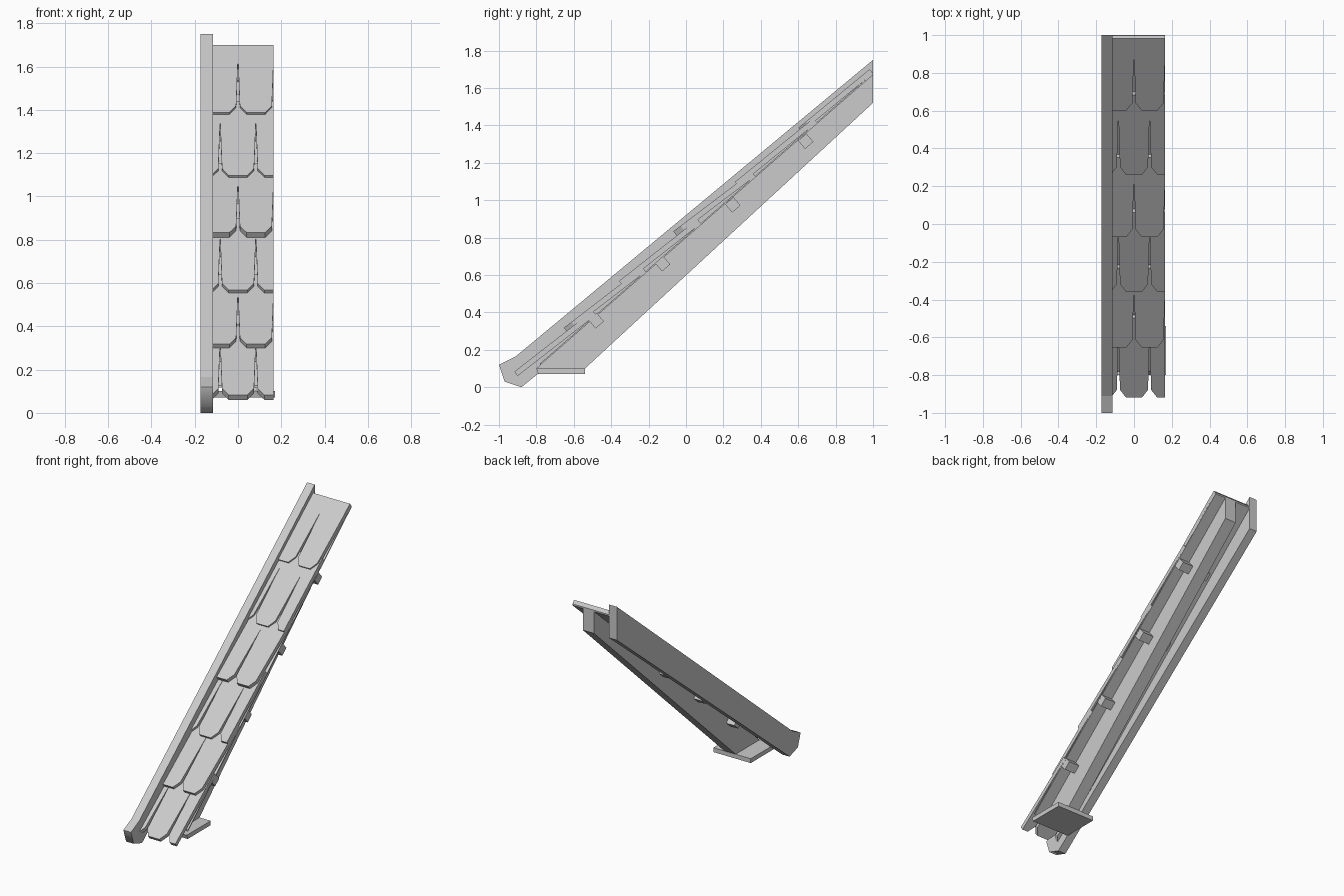
import bpy, bmesh
from math import atan
from mathutils import Vector, Matrix

cube = bpy.data.objects.get("Cube")
if cube:
    bpy.data.objects.remove(cube, do_unlink=True)

grey = bpy.data.materials.new("plain_grey")
grey.use_nodes = True
grey.diffuse_color = (0.6, 0.6, 0.6, 1)
grey.node_tree.nodes["Principled BSDF"].inputs["Base Color"].default_value = (0.6, 0.6, 0.6, 1)


def finish(name, bm):
    bmesh.ops.recalc_face_normals(bm, faces=bm.faces)
    mesh = bpy.data.meshes.new(name)
    bm.to_mesh(mesh)
    bm.free()
    mesh.materials.append(grey)
    obj = bpy.data.objects.new(name, mesh)
    bpy.context.scene.collection.objects.link(obj)
    return obj


def extrude(bm, points, offset):
    """Add a closed solid from an outline swept along an offset."""
    face = bm.faces.new([bm.verts.new(p) for p in points])
    result = bmesh.ops.extrude_face_region(bm, geom=[face], use_keep_orig=True)
    moved = [g for g in result["geom"] if isinstance(g, bmesh.types.BMVert)]
    bmesh.ops.translate(bm, verts=moved, vec=offset)


def side_profile(name, x0, x1, outline):
    bm = bmesh.new()
    extrude(bm, [(x0, y, z) for y, z in outline], Vector((x1 - x0, 0, 0)))
    return finish(name, bm)


# Line along the top of the rafter
def roof_line(y):
    return 0.10 + 0.872 * (y + 0.8)


LEFT, RIGHT = -0.115, 0.165

# Edge board with a rounded nose
board = side_profile("edge_board", -0.173, LEFT, [
    (1, 1.75), (-0.91, 0.165), (-1, 0.12), (-0.97, 0.03), (-0.88, 0), (1, 1.52)])
for poly in board.data.polygons:
    poly.use_smooth = poly.center.y < -0.9 and abs(poly.normal.x) < 0.5 and poly.normal.z < 0

# Rafter, thin sheathing and foot plate
side_profile("rafter", 0.0, 0.085, [
    (1, roof_line(1)), (-0.8, 0.1), (-0.54, 0.1), (1, 1.52)])
side_profile("sheathing", LEFT, RIGHT, [
    (1, roof_line(1)), (1, roof_line(1) + 0.01), (-0.78, roof_line(-0.78) + 0.01),
    (-0.78, roof_line(-0.78))])
side_profile("foot_plate", LEFT, 0.17, [
    (-0.8, 0.1), (-0.79, 0.07), (-0.54, 0.07), (-0.54, 0.1)])

# Battens through the rafter
for i, (y, z) in enumerate([(-0.48, 0.355), (-0.125, 0.66), (0.25, 0.975), (0.64, 1.315)]):
    bm = bmesh.new()
    bmesh.ops.create_cube(bm, size=1, matrix=Matrix.Translation((0.052, y, z))
                          @ Matrix.Rotation(atan(0.85), 4, "X")
                          @ Matrix.Diagonal((0.225, 0.058, 0.058, 1)))
    finish(f"batten_{i + 1}", bm)

# Overlapping courses of tiles with clipped corners and tapering gaps
HALF, THICK = 0.0825, 0.029
rows = [(-0.9, 0.06), (-0.635, 0.295), (-0.34, 0.545),
        (-0.05, 0.81), (0.28, 1.075), (0.62, 1.365)]
for i, (y0, z0) in enumerate(rows):
    y1 = min(y0 + 0.42, 1.0)
    origin = Vector((0, y0, z0))
    run = Vector((0, y1 - y0, roof_line(y1) + 0.008 - z0))
    up = Vector((0, -run.z, run.y)).normalized() * THICK
    length = run.length
    run.normalize()
    half_outline = [(0.043, 0), (0.074, 0.05), (HALF, 0.4), (HALF, length)]
    outline = half_outline + [(-x, v) for x, v in reversed(half_outline)]
    centres = (-2 * HALF, 0, 2 * HALF) if i % 2 == 0 else (-HALF, HALF)
    bm = bmesh.new()
    for c in centres:
        extrude(bm, [origin + Vector((c + x, 0, 0)) + run * v for x, v in outline], up)
    # Trim to the roof strip, and the top course to its end
    trims = [((LEFT, 0, 0), (-1, 0, 0)), ((RIGHT, 0, 0), (1, 0, 0)), ((0, 1, 0), (0, 1, 0))]
    for co, no in trims:
        cut = bmesh.ops.bisect_plane(bm, geom=bm.verts[:] + bm.edges[:] + bm.faces[:],
                                     plane_co=co, plane_no=no, clear_outer=True)
        bmesh.ops.holes_fill(bm, edges=[e for e in bm.edges if e.is_boundary])
    finish(f"tile_course_{i + 1}", bm)
